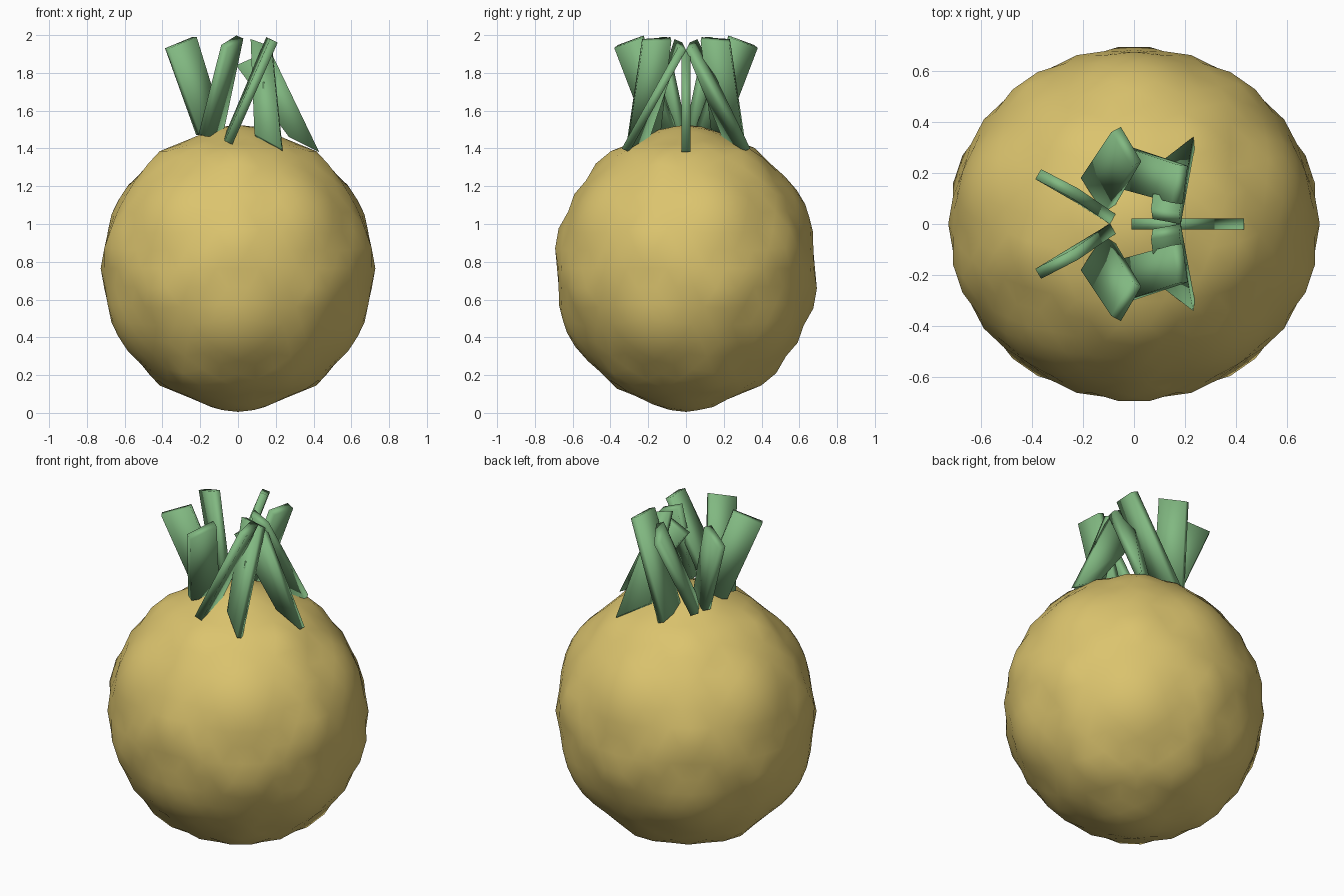
import bpy, bmesh, math
from mathutils import Vector

cube = bpy.data.objects.get("Cube")
if cube:
    bpy.data.objects.remove(cube, do_unlink=True)


def material(name, rgb):
    m = bpy.data.materials.new(name)
    m.use_nodes = True
    m.diffuse_color = (*rgb, 1)
    m.node_tree.nodes["Principled BSDF"].inputs["Base Color"].default_value = (*rgb, 1)
    return m


def add_object(name, bm, mat, angle):
    bmesh.ops.recalc_face_normals(bm, faces=bm.faces)
    mesh = bpy.data.meshes.new(name)
    bm.to_mesh(mesh)
    bm.free()
    mesh.materials.append(mat)
    ob = bpy.data.objects.new(name, mesh)
    bpy.context.collection.objects.link(ob)
    bpy.ops.object.select_all(action='DESELECT')
    ob.select_set(True)
    bpy.context.view_layer.objects.active = ob
    bpy.ops.object.shade_smooth_by_angle(angle=math.radians(angle))


yellow = material("fruit yellow", (0.71, 0.55, 0.155))
green = material("leaf green", (0.22, 0.48, 0.22))

# Fruit: a tall sphere with shallow hollows around twelve evenly spread points
ring_z = 1 / math.sqrt(5)
knobs = [Vector((0, 0, 1)), Vector((0, 0, -1))]
for side in (1, -1):
    for k in range(5):
        a = math.radians(side * 90 + 72 * k)
        knobs.append(Vector((2 * ring_z * math.cos(a), 2 * ring_z * math.sin(a), side * ring_z)))

# Angle from the nearest point, and the radius there
profile = [(0, 0.727), (10, 0.721), (20, 0.702), (27, 0.704), (32, 0.717), (40, 0.736)]


def radius(direction):
    deg = math.degrees(min(direction.angle(k) for k in knobs))
    for (a0, r0), (a1, r1) in zip(profile, profile[1:]):
        if deg <= a1:
            return r0 + (r1 - r0) * (deg - a0) / (a1 - a0)
    return profile[-1][1]


bm = bmesh.new()
bmesh.ops.create_icosphere(bm, subdivisions=4, radius=1)
for v in bm.verts:
    # Turn so the sphere's own corners line up with the points
    d = Vector((-v.co.y, v.co.x, v.co.z)).normalized()
    r = radius(d)
    v.co = (d.x * r * 1.015, d.y * r * 0.97, d.z * r * 1.045 + 0.765)
add_object("fruit_body", bm, yellow, 60)


# Leaves: soft tapered slabs given by outer and inner base, inner and outer tip
def leaf(name, corners, side=1, thickness=0.045):
    pts = [Vector((x, y * side, z)) for x, y, z in corners]
    normal = (pts[2] - pts[0]).cross(pts[3] - pts[1]).normalized() * thickness / 2
    bm = bmesh.new()
    front = [bm.verts.new(p + normal) for p in pts]
    back = [bm.verts.new(p - normal) for p in pts]
    bm.faces.new(front)
    bm.faces.new(back[::-1])
    for i in range(4):
        j = (i + 1) % 4
        bm.faces.new((front[j], front[i], back[i], back[j]))
    add_object(name, bm, green, 180)


pairs = {
    "right_leaf": [(-.21, .10, 1.47), (-.07, .01, 1.47), (-.23, .12, 1.99), (-.375, .195, 1.93)],
    "tall_leaf": [(-.19, .19, 1.47), (-.10, .05, 1.47), (.01, .235, 1.99), (-.07, .37, 1.94)],
    "leaning_leaf": [(-.05, .31, 1.43), (-.05, .14, 1.46), (.17, .08, 1.98), (.19, .23, 1.97)],
    "left_leaf": [(.235, .32, 1.39), (.09, .21, 1.47), (.07, .04, 1.97), (.18, .02, 1.93)],
}
for name, corners in pairs.items():
    leaf(name + "_back", corners)
    leaf(name + "_front", corners, -1)
leaf("middle_leaf", [(.43, 0, 1.38), (.27, 0, 1.46), (-.01, 0, 1.84), (.17, 0, 1.92)])
